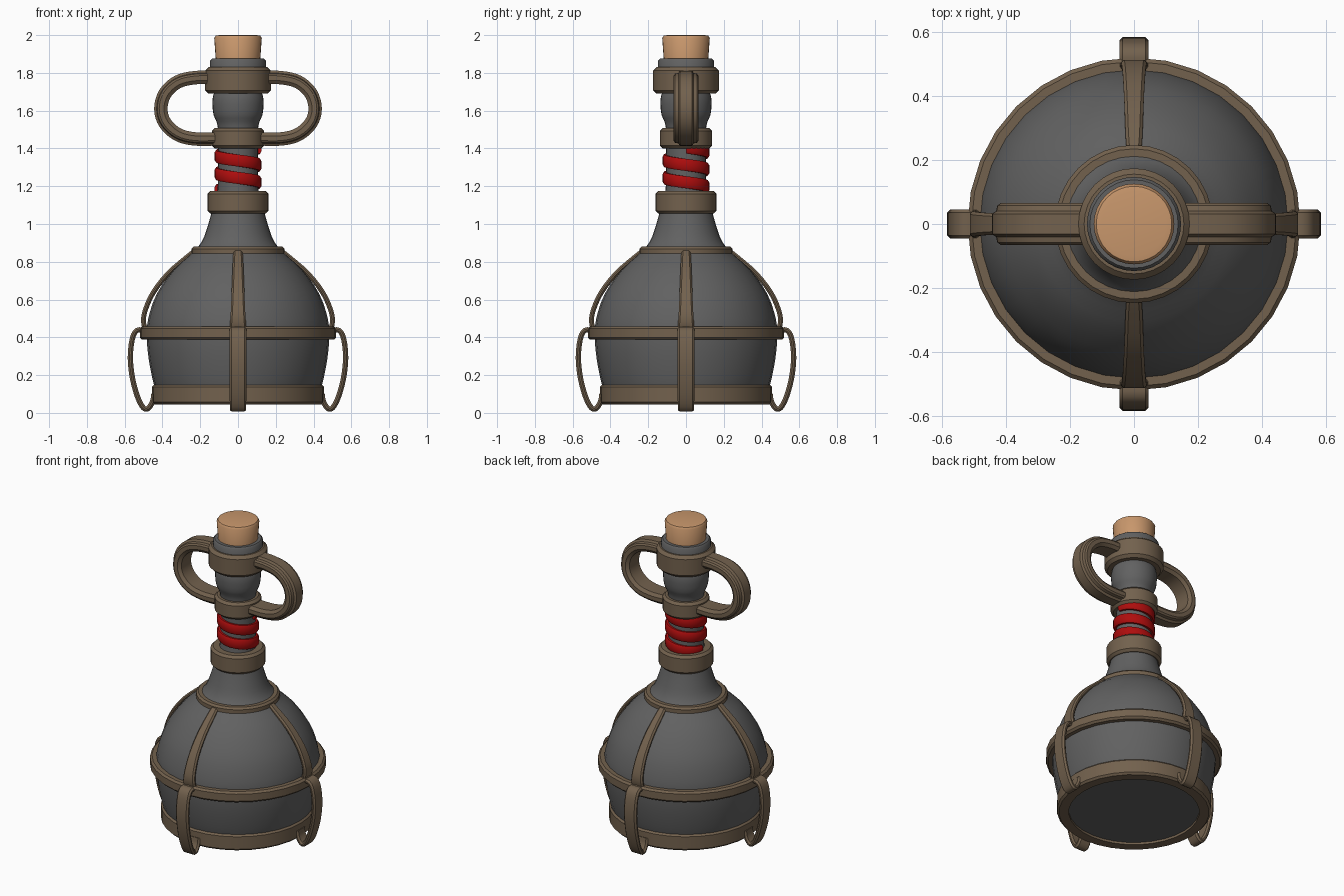
import bpy
import math
from mathutils import Vector, Matrix

cube = bpy.data.objects.get("Cube")
if cube:
    bpy.data.objects.remove(cube, do_unlink=True)

SEGS = 32


def material(name, rgb):
    m = bpy.data.materials.new(name)
    m.use_nodes = True
    m.diffuse_color = (*rgb, 1)
    m.node_tree.nodes["Principled BSDF"].inputs["Base Color"].default_value = (*rgb, 1)
    return m


GLASS = material("dark grey glass", (0.12, 0.12, 0.12))
LEATHER = material("brown leather", (0.17, 0.12, 0.075))
CORK = material("cork", (0.58, 0.31, 0.15))
RED = material("red cord", (0.42, 0.004, 0.004))


def add_mesh(name, verts, faces, mat, angle=40):
    mesh = bpy.data.meshes.new(name)
    mesh.from_pydata(verts, [], faces)
    mesh.materials.append(mat)
    obj = bpy.data.objects.new(name, mesh)
    bpy.context.collection.objects.link(obj)
    bpy.ops.object.select_all(action="DESELECT")
    obj.select_set(True)
    bpy.context.view_layer.objects.active = obj
    bpy.ops.object.mode_set(mode="EDIT")
    bpy.ops.mesh.select_all(action="SELECT")
    bpy.ops.mesh.normals_make_consistent(inside=False)
    bpy.ops.object.mode_set(mode="OBJECT")
    bpy.ops.object.shade_smooth_by_angle(angle=math.radians(angle))
    return obj


def smooth_path(points, steps):
    """Catmull-Rom curve through the points."""
    p = [Vector(q) for q in points]
    p = [2 * p[0] - p[1]] + p + [2 * p[-1] - p[-2]]
    out = []
    for a, b, c, d in zip(p, p[1:], p[2:], p[3:]):
        for i in range(steps):
            t = i / steps
            out.append(b + (c - a) * t / 2 + (a - 2.5 * b + 2 * c - d / 2) * t * t
                       + (1.5 * (b - c) + (d - a) / 2) * t ** 3)
    return out + [p[-2]]


def skin(rows, closed):
    """Quads joining equal loops, capped at the ends or joined around."""
    k, n = len(rows[0]), len(rows)
    faces = [(i * k + j, i * k + (j + 1) % k,
              (i + 1) % n * k + (j + 1) % k, (i + 1) % n * k + j)
             for i in range(n if closed else n - 1) for j in range(k)]
    if not closed:
        faces += [tuple(range(k)), tuple(range((n - 1) * k, n * k))]
    return [v for row in rows for v in row], faces


def lathe(name, profile, mat, closed=False):
    rows = [[(r * math.cos(a), r * math.sin(a), z)
             for a in (2 * math.pi * j / SEGS for j in range(SEGS))]
            for r, z in profile]
    return add_mesh(name, *skin(rows, closed), mat)


def band(name, inner, outer, z0, z1, b=0.012):
    """Bevelled leather ring."""
    return lathe(name, [(inner, z0), (outer - b, z0), (outer, z0 + b),
                        (outer, z1 - b), (outer - b, z1), (inner, z1)], LEATHER, True)


def sweep(name, path, section, angle=40):
    """Sweep section(t) -> [(normal, sideways)] along a path in the XZ plane."""
    rows = []
    for i, p in enumerate(path):
        d = (path[min(i + 1, len(path) - 1)] - path[max(i - 1, 0)]).normalized()
        rows.append([(p.x - d.y * n, w, p.y + d.x * n)
                     for n, w in section(i / (len(path) - 1))])
    return add_mesh(name, *skin(rows, False), LEATHER, angle)


def copies(obj, names, step):
    for i, name in enumerate(names, 1):
        dup = obj.copy()
        dup.name = name
        dup.matrix_world = Matrix.Rotation(step * i, 4, "Z")
        bpy.context.collection.objects.link(dup)


# Glass bottle with its neck
belly = [(0.41, 0.06), (0.445, 0.15), (0.472, 0.28), (0.483, 0.40), (0.475, 0.50),
         (0.43, 0.63), (0.34, 0.76), (0.24, 0.85), (0.19, 0.91), (0.16, 0.99),
         (0.135, 1.08), (0.108, 1.18), (0.105, 1.40), (0.108, 1.52), (0.13, 1.58),
         (0.135, 1.66), (0.12, 1.72), (0.12, 1.80)]
lathe("bottle", smooth_path(belly, 3), GLASS)
lathe("bottle_lip", [(0.12, 1.79), (0.147, 1.80), (0.147, 1.865), (0.138, 1.876),
                     (0.10, 1.876)], GLASS)
lathe("cork_stopper", [(0.115, 1.83), (0.126, 1.985), (0.118, 1.997), (0.10, 2.0)], CORK)

# Leather rings
band("base_ring", 0.385, 0.455, 0.045, 0.15)
band("middle_ring", 0.465, 0.52, 0.388, 0.458)
band("shoulder_ring", 0.19, 0.247, 0.83, 0.88)
band("neck_collar", 0.10, 0.162, 1.055, 1.175, 0.015)
band("lower_handle_collar", 0.09, 0.138, 1.40, 1.508, 0.015)
band("upper_handle_collar", 0.11, 0.174, 1.69, 1.83, 0.018)

# Red cord wound down the neck
rows = []
turns, per_turn = 2.5, 28
for i in range(int(turns * per_turn) + 1):
    a = 2 * math.pi * i / per_turn
    z = 1.405 - 0.092 * i / per_turn
    rows.append([(r * math.cos(a), r * math.sin(a), z + dz) for r, dz in
                 ((0.10, 0.032), (0.117, 0.032), (0.124, 0.02),
                  (0.124, -0.02), (0.117, -0.032), (0.10, -0.032))])
add_mesh("cord_wrap", *skin(rows, False), RED)

# Ridged side handles
half = [(0.037, 0.032), (0.024, 0.04), (0.02, 0.058), (0.01, 0.065),
        (-0.015, 0.065), (-0.034, 0.05)]
ridge = half + [(n, -w) for n, w in reversed(half)]
loop = [(0.12, 1.775), (0.23, 1.773), (0.32, 1.75), (0.385, 1.69), (0.407, 1.61),
        (0.385, 1.535), (0.32, 1.476), (0.23, 1.452), (0.10, 1.452)]
handle = sweep("left_handle", smooth_path(loop, 4), lambda t: ridge, 30)
copies(handle, ["right_handle"], math.pi)


def strap_section(thick, w0, w1):
    def section(t):
        w, h, b = w0 + (w1 - w0) * t, thick / 2, thick * 0.35
        return [(h, w - b), (h - b, w), (b - h, w), (-h, w - b),
                (-h, b - w), (b - h, -w), (h - b, -w), (h, b - w)]
    return section


# Straps over the shoulder and hooked feet below the middle ring
upper = [(0.225, 0.86), (0.27, 0.825), (0.37, 0.738), (0.45, 0.635),
         (0.492, 0.54), (0.50, 0.48), (0.485, 0.43)]
lower = [(0.49, 0.435), (0.535, 0.437), (0.56, 0.39), (0.57, 0.29), (0.558, 0.18),
         (0.53, 0.08), (0.50, 0.026), (0.475, 0.024), (0.452, 0.06), (0.445, 0.10)]
sides = ["back", "right", "front"]
strap = sweep("left_shoulder_strap", smooth_path(upper, 3), strap_section(0.026, 0.022, 0.046))
copies(strap, [s + "_shoulder_strap" for s in sides], math.pi / 2)
foot = sweep("left_foot_strap", smooth_path(lower, 3), strap_section(0.028, 0.046, 0.042))
copies(foot, [s + "_foot_strap" for s in sides], math.pi / 2)
